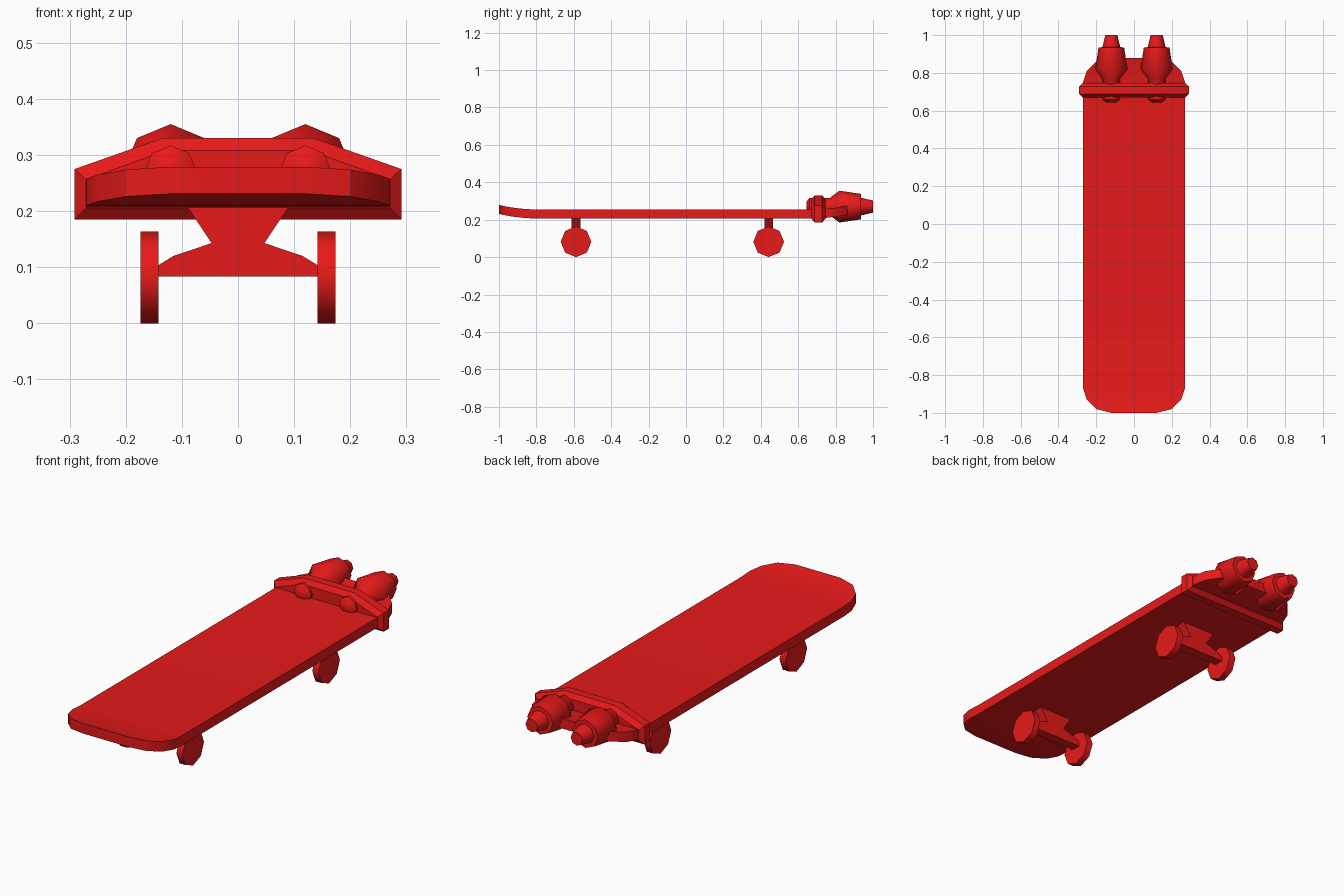
import bpy, bmesh, math

if "Cube" in bpy.data.objects:
    bpy.data.objects.remove(bpy.data.objects["Cube"])

red = bpy.data.materials.new("red_paint")
red.diffuse_color = (0.8, 0.01, 0.01, 1)
red.use_nodes = True
red.node_tree.nodes["Principled BSDF"].inputs["Base Color"].default_value = red.diffuse_color


def loft(name, loops, angle=30):
    """Skin a list of equal-length point loops and cap both ends."""
    bm = bmesh.new()
    rings = [[bm.verts.new(p) for p in loop] for loop in loops]
    n = len(rings[0])
    for a, b in zip(rings, rings[1:]):
        for i in range(n):
            j = (i + 1) % n
            bm.faces.new((a[i], a[j], b[j], b[i]))
    bm.faces.new(rings[0])
    bm.faces.new(rings[-1])
    bmesh.ops.recalc_face_normals(bm, faces=bm.faces)
    mesh = bpy.data.meshes.new(name)
    bm.to_mesh(mesh)
    bm.free()
    mesh.materials.append(red)
    ob = bpy.data.objects.new(name, mesh)
    bpy.context.collection.objects.link(ob)
    bpy.ops.object.select_all(action='DESELECT')
    ob.select_set(True)
    bpy.context.view_layer.objects.active = ob
    bpy.ops.object.shade_smooth_by_angle(angle=math.radians(angle))
    return ob


def octagon(r):
    return [(r * math.sin(k * math.pi / 4), r * math.cos(k * math.pi / 4)) for k in range(8)]


def mirrored(half):
    """Complete a right-hand x/z profile to a closed symmetric one."""
    return half + [(-x, z) for x, z in reversed(half)]


# Deck: rounded ends that kick upwards (distance from end, half width, lift)
end = [(0, 0.12, 0.025), (0.02, 0.20, 0.02), (0.07, 0.25, 0.011),
       (0.13, 0.27, 0.004), (0.19, 0.27, 0)]
stations = [(-1 + d, w, h) for d, w, h in end] + [(0.88 - d, w, h) for d, w, h in reversed(end)]
loft("deck", [[(-w, y, 0.206 + h), (w, y, 0.206 + h), (w, y, 0.254 + h), (-w, y, 0.254 + h)]
              for y, w, h in stations])

# Trucks with octagonal wheels
hanger = mirrored([(0.09, 0.207), (0.047, 0.143), (0.115, 0.12), (0.143, 0.103), (0.143, 0.083)])
for label, cy in (("front", -0.588), ("rear", 0.442)):
    loft(label + "_truck", [[(x, cy + d, z) for x, z in hanger] for d in (-0.023, 0.023)], 35)
    for side, s in (("left", -1), ("right", 1)):
        loft(f"{label}_{side}_wheel",
             [[(s * x, cy + u, 0.082 + v) for u, v in octagon(0.082)] for x in (0.142, 0.174)], 50)

# Clamp band around the tail, with chamfered front and back edges
outer = mirrored([(0.135, 0.33), (0.291, 0.275), (0.291, 0.185)])
inner = mirrored([(0.128, 0.308), (0.271, 0.256), (0.271, 0.205)])
loft("engine_clamp", [[(x, y, z) for x, z in prof]
                      for y, prof in ((0.67, inner), (0.688, outer), (0.728, outer), (0.746, inner))])

# Twin rocket engines (y, radius)
profile = [(0.643, 0.023), (0.66, 0.047), (0.77, 0.047), (0.82, 0.085),
           (0.935, 0.068), (0.936, 0.047), (1.0, 0.032)]
for side, s in (("left", -1), ("right", 1)):
    loft(side + "_rocket", [[(s * 0.12 + u, y, 0.27 + v) for u, v in octagon(r)]
                            for y, r in profile], 46)
